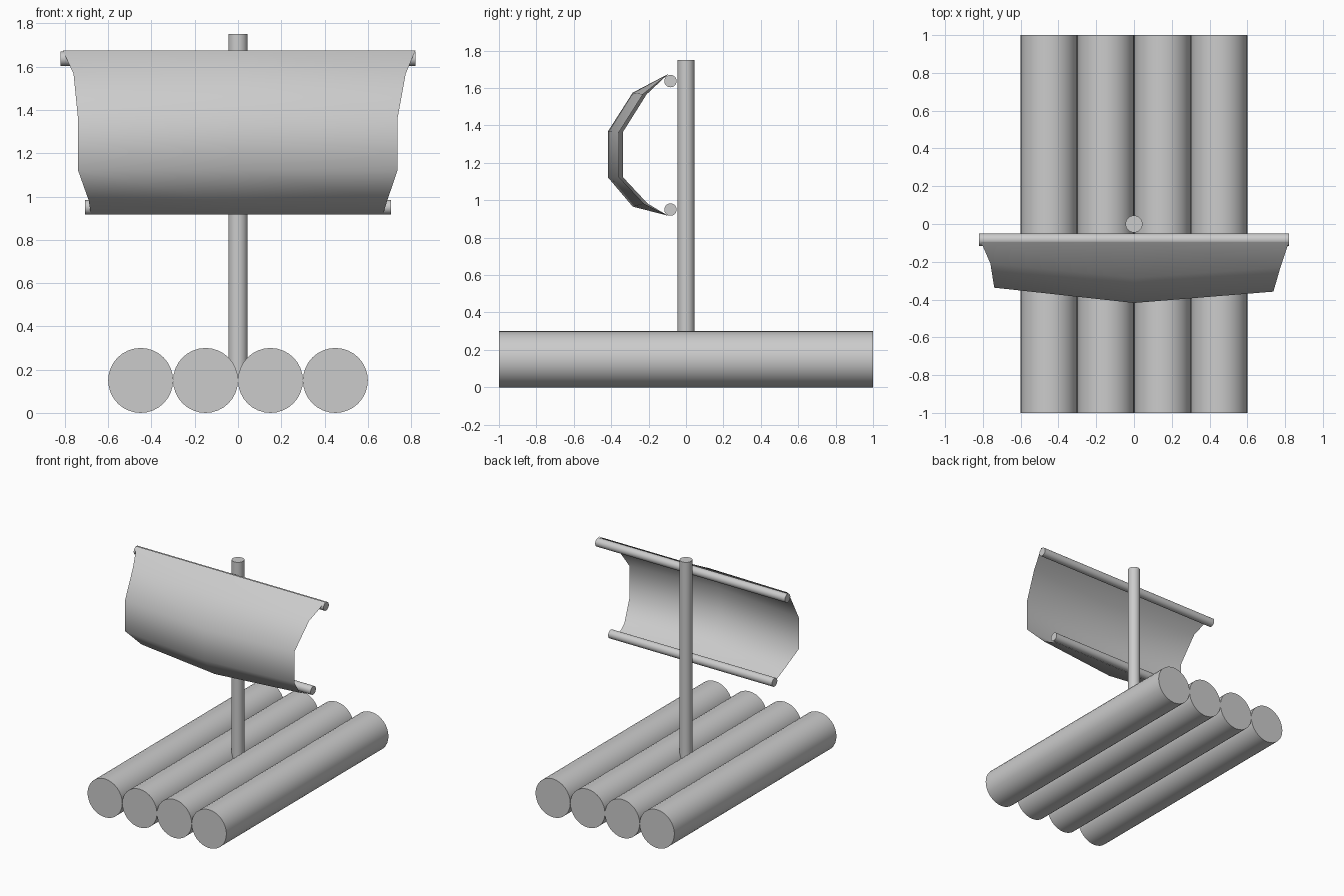
import bpy, bmesh, math
from mathutils import Vector

if "Cube" in bpy.data.objects:
    bpy.data.objects.remove(bpy.data.objects["Cube"])


def rod(name, start, end, radius, sides=32):
    a, b = Vector(start), Vector(end)
    bpy.ops.mesh.primitive_cylinder_add(vertices=sides, radius=radius,
                                        depth=(b - a).length, location=(a + b) / 2)
    ob = bpy.context.object
    ob.name = name
    ob.rotation_euler = (b - a).to_track_quat('Z', 'Y').to_euler()
    bpy.ops.object.shade_smooth_by_angle(angle=math.radians(40))
    return ob


# raft logs
for i in range(4):
    x = -0.45 + 0.3 * i
    rod(f"log_{i + 1}", (x, -1, 0.15), (x, 1, 0.15), 0.15)

# mast and the two yards
rod("mast", (0, 0, 0.15), (0, 0, 1.75), 0.045)
rod("upper_yard", (-0.82, -0.083, 1.637), (0.82, -0.083, 1.637), 0.033)
rod("lower_yard", (-0.708, -0.083, 0.95), (0.708, -0.083, 0.95), 0.033)

# billowing sail: rows of (left x, left y, centre y, right x, right y, centre z, edge z)
rows = [
    (-0.81, -0.095, -0.095, 0.82, -0.095, 1.675, 1.675),
    (-0.76, -0.210, -0.285, 0.775, -0.230, 1.575, 1.567),
    (-0.74, -0.337, -0.418, 0.738, -0.358, 1.367, 1.365),
    (-0.74, -0.337, -0.418, 0.738, -0.358, 1.123, 1.123),
    (-0.69, -0.205, -0.285, 0.690, -0.225, 0.966, 0.982),
    (-0.68, -0.095, -0.095, 0.670, -0.095, 0.917, 0.917),
]
bm = bmesh.new()
grid = [[bm.verts.new(p) for p in ((lx, ly, ez), (0, cy, cz), (rx, ry, ez))]
        for lx, ly, cy, rx, ry, cz, ez in rows]
for top, low in zip(grid, grid[1:]):
    for k in range(2):
        bm.faces.new((top[k], low[k], low[k + 1], top[k + 1])).smooth = True
mesh = bpy.data.meshes.new("sail")
bm.to_mesh(mesh)
bm.free()
sail = bpy.data.objects.new("sail", mesh)
bpy.context.collection.objects.link(sail)
